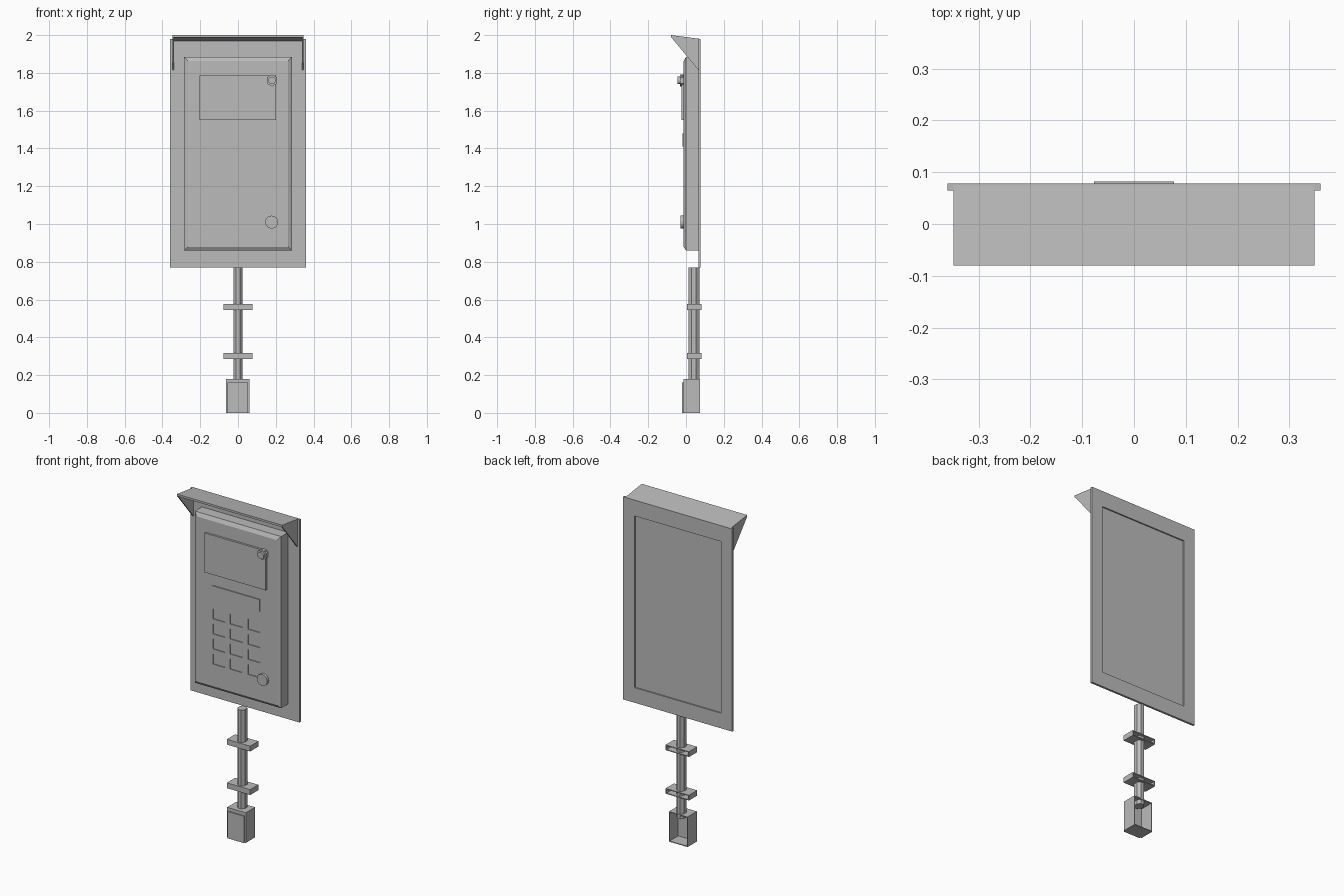
import bpy, bmesh, math
from mathutils import Matrix

cube = bpy.data.objects.get("Cube")
if cube:
    bpy.data.objects.remove(cube, do_unlink=True)

grey = bpy.data.materials.new("plain grey")
grey.use_nodes = True
grey.diffuse_color = (0.5, 0.5, 0.5, 1)
for node in grey.node_tree.nodes:
    if node.type == 'BSDF_PRINCIPLED':
        node.inputs["Base Color"].default_value = (0.5, 0.5, 0.5, 1)


def finish(bm, name):
    bmesh.ops.recalc_face_normals(bm, faces=bm.faces[:])
    mesh = bpy.data.meshes.new(name)
    bm.to_mesh(mesh)
    bm.free()
    mesh.materials.append(grey)
    obj = bpy.data.objects.new(name, mesh)
    bpy.context.scene.collection.objects.link(obj)
    return obj


def add_box(bm, x, y, z):
    """Box between (low, high) pairs on each axis."""
    mid = [(a + b) / 2 for a, b in (x, y, z)]
    size = [b - a for a, b in (x, y, z)]
    m = Matrix.Translation(mid) @ Matrix.Diagonal((*size, 1))
    return bmesh.ops.create_cube(bm, size=1, matrix=m)["verts"]


def box(name, x, y, z):
    bm = bmesh.new()
    add_box(bm, x, y, z)
    return finish(bm, name)


def prism(name, profile, x0, x1):
    """Side profile of (y, z) points extended along x."""
    bm = bmesh.new()
    face = bm.faces.new([bm.verts.new((x0, y, z)) for y, z in profile])
    out = bmesh.ops.extrude_face_region(bm, geom=[face])["geom"]
    bmesh.ops.translate(bm, vec=(x1 - x0, 0, 0),
                        verts=[v for v in out if isinstance(v, bmesh.types.BMVert)])
    return finish(bm, name)


def disc(name, x, z, radius, y0, y1, sides):
    """Round or many-sided knob facing the front."""
    bm = bmesh.new()
    m = Matrix.Translation((x, (y0 + y1) / 2, z)) @ Matrix.Rotation(math.pi / 2, 4, 'X')
    bmesh.ops.create_cone(bm, cap_ends=True, segments=sides, radius1=radius,
                          radius2=radius, depth=y1 - y0, matrix=m)
    return finish(bm, name)


def frame(name, x, z, y, border):
    """Rectangular frame, open in the middle."""
    bm = bmesh.new()
    (bx0, bx1), (bz0, bz1) = border
    add_box(bm, (x[0], bx0), y, z)
    add_box(bm, (bx1, x[1]), y, z)
    add_box(bm, (bx0, bx1), y, (z[0], bz0))
    add_box(bm, (bx0, bx1), y, (bz1, z[1]))
    return finish(bm, name)


# Mounting plate, open behind the housing
frame("mounting_plate", (-0.36, 0.36), (0.77, 1.98), (0.065, 0.078),
      ((-0.285, 0.285), (0.86, 1.885)))

# Housing with a chamfered front rim
bm = bmesh.new()
add_box(bm, (-0.285, 0.285), (0.0, 0.07), (0.86, 1.885))
front = min(bm.faces, key=lambda f: f.calc_center_median().y)
top = bmesh.ops.extrude_face_region(bm, geom=[front])["geom"]
for v in [g for g in top if isinstance(g, bmesh.types.BMVert)]:
    v.co.y = -0.012
    v.co.x -= math.copysign(0.02, v.co.x)
    v.co.z += 0.018 if v.co.z < 1.3 else -0.022
bmesh.ops.delete(bm, geom=[front], context='FACES_ONLY')
housing = finish(bm, "housing")

# Keypad wells sunk into the housing
bm = bmesh.new()
for cx in (-0.118, -0.003, 0.113):
    for row in range(4):
        cz = 1.04 + 0.09 * row
        add_box(bm, (cx - 0.04, cx + 0.04), (-0.05, -0.007), (cz - 0.03, cz + 0.03))
cutter = finish(bm, "keypad_cutter")
cutter.hide_render = True
cutter.hide_set(True)
cut = housing.modifiers.new("keypad", 'BOOLEAN')
cut.operation = 'DIFFERENCE'
cut.solver = 'EXACT'
cut.object = cutter
bpy.context.view_layer.update()
baked = bpy.data.meshes.new_from_object(
    housing.evaluated_get(bpy.context.evaluated_depsgraph_get()))
housing.modifiers.clear()
housing.data = baked
bpy.data.objects.remove(cutter, do_unlink=True)

# Screens, lock and round button
box("main_screen", (-0.205, 0.2), (-0.024, -0.01), (1.55, 1.785))
box("text_screen", (-0.155, 0.155), (-0.018, -0.01), (1.41, 1.48))
disc("round_button", 0.178, 1.01, 0.034, -0.028, -0.01, 24)
disc("lock_nut", 0.18, 1.76, 0.032, -0.032, -0.01, 6)
disc("lock_barrel", 0.18, 1.76, 0.02, -0.044, -0.03, 16)

# Rain hood: sloping sheet with triangular side gussets
prism("hood_top", [(-0.08, 2.0), (0.074, 1.98), (0.074, 1.968), (-0.08, 1.988)],
      -0.348, 0.348)
for side, name in ((-1, "right_gusset"), (1, "left_gusset")):
    prism(name, [(-0.08, 1.99), (0.07, 1.975), (0.07, 1.81)],
          side * 0.348, side * 0.34)

# Eight-sided hollow post
bm = bmesh.new()
m = (Matrix.Translation((0, 0.042, 0.46)) @ Matrix.Diagonal((0.85, 1, 1, 1))
     @ Matrix.Rotation(math.pi / 8, 4, 'Z'))
bmesh.ops.create_cone(bm, cap_ends=True, segments=8, radius1=0.031,
                      radius2=0.031, depth=0.62, matrix=m)
finish(bm, "post")

# Brackets on the post, hollow towards the back
for z, name in ((0.3, "lower_bracket"), (0.56, "upper_bracket")):
    frame(name, (-0.077, 0.077), (z - 0.016, z + 0.016), (0.012, 0.082),
          ((-0.071, 0.071), (z - 0.011, z + 0.011)))
    box(name + "_front", (-0.077, 0.077), (0.005, 0.012), (z - 0.016, z + 0.016))

# Base box, open at the back, with a raised front cover
frame("base_box", (-0.063, 0.06), (0.0, 0.18), (-0.005, 0.075),
      ((-0.058, 0.055), (0.005, 0.175)))
box("base_front", (-0.063, 0.06), (-0.012, -0.005), (0.0, 0.18))
box("base_cover", (-0.055, 0.052), (-0.02, -0.012), (0.0, 0.16))
